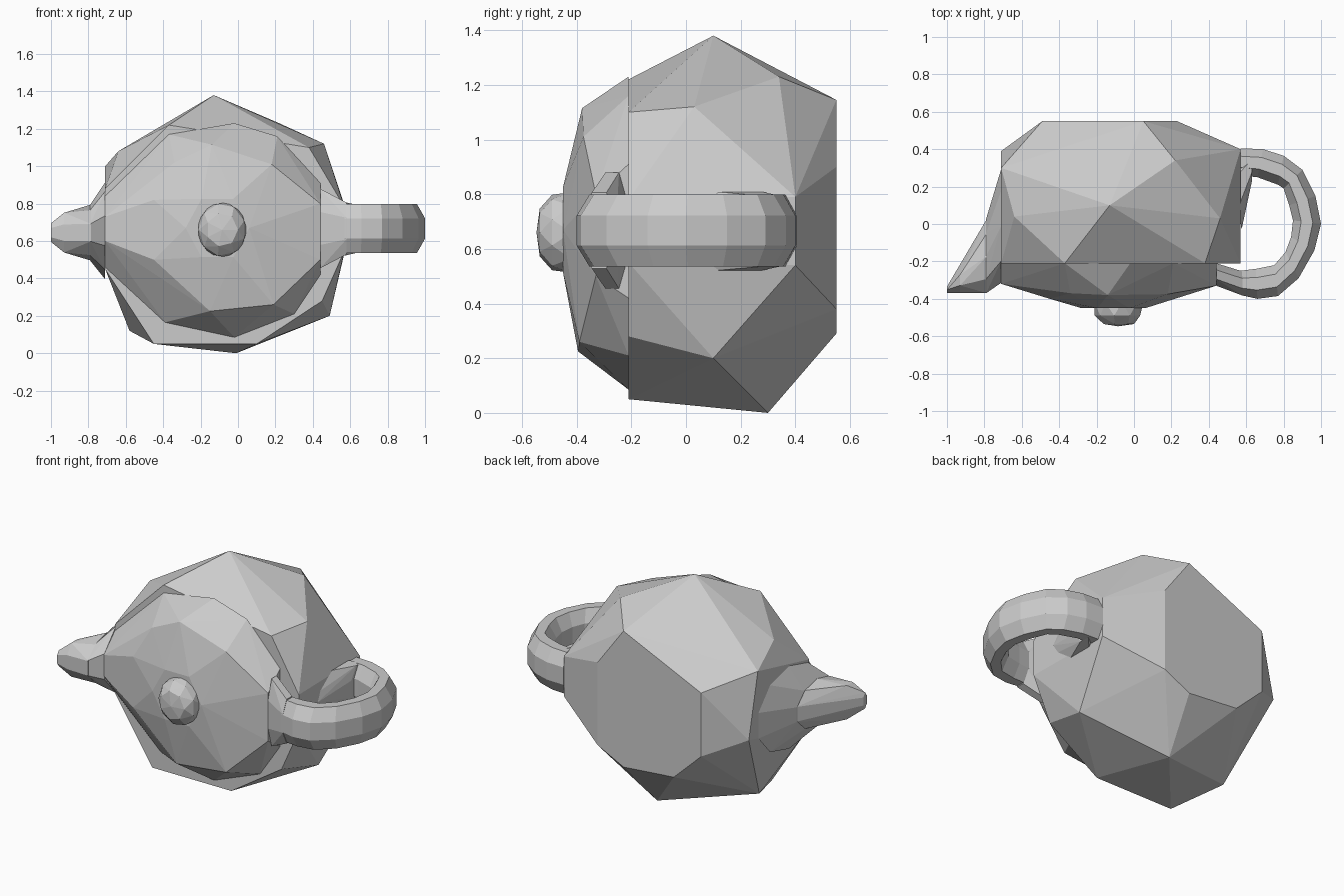
import bpy, bmesh
from math import cos, sin, pi
from mathutils import Vector


def finish(name, bm):
    bmesh.ops.recalc_face_normals(bm, faces=bm.faces)
    me = bpy.data.meshes.new(name)
    bm.to_mesh(me)
    bm.free()
    ob = bpy.data.objects.new(name, me)
    bpy.context.collection.objects.link(ob)
    return ob


def hull(name, pts):
    """Faceted convex solid around the given corner points."""
    bm = bmesh.new()
    for p in pts:
        bm.verts.new(p)
    bmesh.ops.convex_hull(bm, input=bm.verts)
    bmesh.ops.delete(bm, geom=[v for v in bm.verts if not v.link_faces], context='VERTS')
    return finish(name, bm)


def ring_y(y, cx, cz, rx, rz, n, turn=0.0):
    return [(cx + rx * cos(2 * pi * (i + turn) / n), y,
             cz + rz * sin(2 * pi * (i + turn) / n)) for i in range(n)]


def ring_x(x, cy, cz, ry, rz, n, turn=0.5):
    return [(x, cy + ry * cos(2 * pi * (i + turn) / n),
             cz + rz * sin(2 * pi * (i + turn) / n)) for i in range(n)]


def at_y(y, xz):
    return [(x, y, z) for x, z in xz]


# Pot body, lying on its side with the base toward +y
base_rim = at_y(0.55, [(0.05, 1.145), (0.23, 0.90), (0.23, 0.38), (0.05, 0.29),
                       (-0.30, 0.32), (-0.49, 0.50), (-0.49, 0.90)])
shoulder = at_y(-0.21, [(-0.37, 1.22), (0.38, 1.10), (0.57, 0.78), (0.57, 0.55), (0.45, 0.28),
                        (0.10, 0.05), (-0.45, 0.05), (-0.71, 0.45), (-0.71, 0.88)])
belly = [(-0.13, 0.10, 1.38), (0.22, 0.34, 1.23), (0.46, 0.03, 1.12), (-0.64, 0.04, 1.08),
         (-0.71, 0.30, 1.00), (-0.71, 0.39, 0.60), (0.57, 0.40, 0.79), (0.57, 0.40, 0.54),
         (0.49, 0.10, 0.20), (-0.01, 0.30, 0.0), (-0.58, 0.10, 0.12)]
hull("pot_body", base_rim + shoulder + belly)

# Domed lid end with knob
lid_back = at_y(-0.21, [(-0.37, 1.17), (-0.02, 1.23), (0.21, 1.16), (0.44, 0.91), (0.44, 0.42),
                        (0.30, 0.21), (-0.02, 0.085), (-0.39, 0.165), (-0.71, 0.46), (-0.71, 0.84)])
lid_mid = [(-0.34, -0.37, 1.02), (-0.14, -0.38, 1.115), (0.18, -0.375, 1.01),
           (0.44, -0.33, 0.80), (0.44, -0.33, 0.50), (0.19, -0.39, 0.26),
           (-0.15, -0.395, 0.225), (-0.71, -0.32, 0.60), (-0.71, -0.32, 0.73),
           (-0.45, -0.40, 0.50), (-0.45, -0.40, 0.82)]
hull("lid", lid_back + lid_mid + ring_y(-0.45, -0.11, 0.67, 0.17, 0.18, 6))
hull("lid_knob", ring_y(-0.42, -0.085, 0.66, 0.135, 0.15, 9)
     + ring_y(-0.49, -0.085, 0.66, 0.125, 0.14, 9, 0.5)
     + ring_y(-0.535, -0.085, 0.66, 0.085, 0.09, 7) + [(-0.085, -0.547, 0.66)])

# Spout: flared root and leaning tip
hull("spout_root", ring_x(-0.71, -0.01, 0.655, 0.32, 0.26, 10)
     + ring_x(-0.79, -0.17, 0.645, 0.21, 0.15, 10))
hull("spout_tip", ring_x(-0.785, -0.17, 0.645, 0.21, 0.15, 10)
     + ring_x(-0.93, -0.30, 0.645, 0.075, 0.115, 8)
     + ring_x(-1.0, -0.352, 0.645, 0.02, 0.05, 6))

# Handle loop: octagonal tube through pairs of inner and outer outline points
stations = [((0.57, -0.25), (0.57, -0.38)), ((0.65, -0.24), (0.66, -0.40)),
            ((0.75, -0.22), (0.77, -0.385)), ((0.81, -0.15), (0.88, -0.29)),
            ((0.84, -0.07), (0.965, -0.14)), ((0.85, 0.02), (1.0, 0.0)),
            ((0.83, 0.10), (0.97, 0.15)), ((0.80, 0.19), (0.90, 0.29)),
            ((0.77, 0.21), (0.80, 0.365)), ((0.66, 0.25), (0.69, 0.40)),
            ((0.57, 0.26), (0.57, 0.405))]
bm = bmesh.new()
rings = []
k = 1 / cos(pi / 8)
for a, b in stations:
    a, b = Vector((*a, 0.667)), Vector((*b, 0.667))
    mid, half = (a + b) / 2, (b - a) / 2
    rings.append([bm.verts.new(mid + half * k * cos(t) + Vector((0, 0, 0.132 * k * sin(t))))
                  for t in [(i + 0.5) * pi / 4 for i in range(8)]])
for r, s in zip(rings, rings[1:]):
    for i in range(8):
        bm.faces.new((r[i], r[i - 1], s[i - 1], s[i]))
bm.faces.new(rings[0])
bm.faces.new(rings[-1])
finish("handle_loop", bm)

# Handle roots where the loop meets the pot
hull("handle_front_root", ring_x(0.44, -0.27, 0.667, 0.065, 0.23, 8)
     + ring_x(0.58, -0.318, 0.667, 0.07, 0.15, 8))
hull("handle_back_root", ring_x(0.57, 0.20, 0.665, 0.21, 0.155, 8)
     + ring_x(0.63, 0.31, 0.665, 0.09, 0.14, 8) + [(0.575, -0.03, 0.665)])
